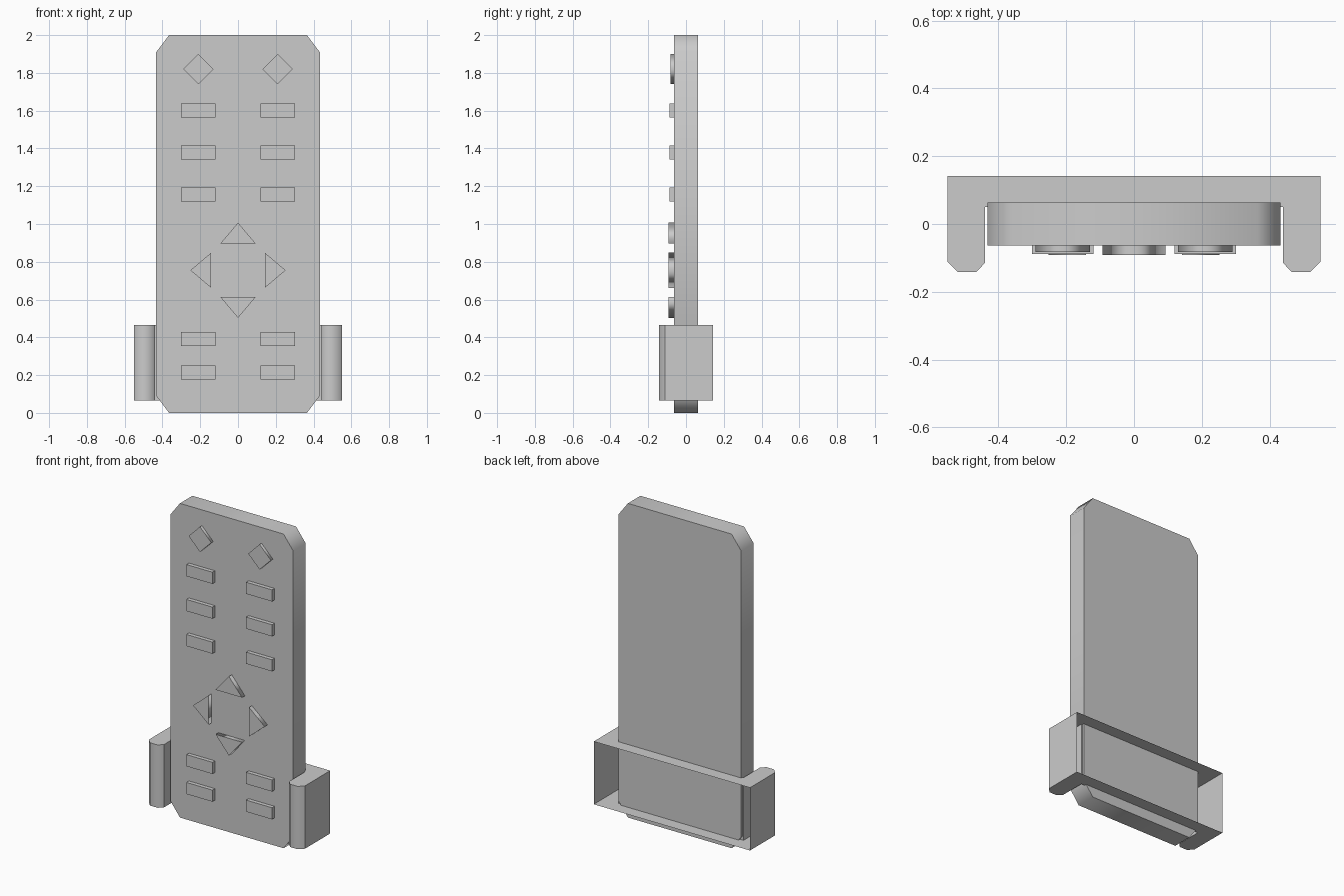
import bpy, bmesh
from math import cos, sin, pi

if "Cube" in bpy.data.objects:
    bpy.data.objects.remove(bpy.data.objects["Cube"], do_unlink=True)

grey = bpy.data.materials.new("plain grey")
grey.use_nodes = True
grey.diffuse_color = (0.6, 0.6, 0.6, 1)
grey.node_tree.nodes["Principled BSDF"].inputs["Base Color"].default_value = (0.6, 0.6, 0.6, 1)


def prism(name, base, depth, smooth=None, remove=None):
    """Extrude a flat outline; the rules pick rounded-looking or open side faces."""
    bm = bmesh.new()
    cap = bm.faces.new([bm.verts.new(p) for p in base])
    moved = bmesh.ops.extrude_face_region(bm, geom=[cap], use_keep_orig=True)
    verts = [g for g in moved["geom"] if isinstance(g, bmesh.types.BMVert)]
    bmesh.ops.translate(bm, vec=depth, verts=verts)
    bmesh.ops.recalc_face_normals(bm, faces=bm.faces)
    for f in bm.faces:
        f.smooth = bool(smooth and smooth(f.normal, f.calc_center_median()))
    if remove:
        gone = [f for f in bm.faces if remove(f.normal, f.calc_center_median())]
        bmesh.ops.delete(bm, geom=gone, context="FACES")
    mesh = bpy.data.meshes.new(name)
    bm.to_mesh(mesh)
    bm.free()
    mesh.materials.append(grey)
    obj = bpy.data.objects.new(name, mesh)
    bpy.context.collection.objects.link(obj)
    return obj


def upright(name, outline, front, back, rounded=True):
    side = (lambda n, c: abs(n.y) < 0.5) if rounded else None
    return prism(name, [(x, front, z) for x, z in outline], (0, back - front, 0), side)


# Main body: slab with cut corners
W, CX, H, CZ = 0.433, 0.365, 2.0, 0.09
upright("body", [(-CX, 0), (CX, 0), (W, CZ), (W, H - CZ),
                 (CX, H), (-CX, H), (-W, H - CZ), (-W, CZ)], -0.063, 0.063)

# Buttons
SEAT = -0.06
for side, x in (("right", -0.21), ("left", 0.21)):
    r = 0.08
    upright(f"diamond_button_{side}", [(x - r, 1.82), (x, 1.82 - r), (x + r, 1.82), (x, 1.82 + r)],
            -0.083, SEAT)
    for i, z in enumerate((1.6, 1.378, 1.155, 0.39, 0.213)):
        w, h = 0.091, 0.037
        upright(f"bar_button_{side}_{i + 1}",
                [(x - w, z - h), (x + w, z - h), (x + w, z + h), (x - w, z + h)],
                -0.088, SEAT, rounded=False)

# Four arrow buttons around a centre
for i, name in enumerate(("left", "up", "right", "down")):
    a = i * pi / 2
    tri = [(0.142, -0.093), (0.252, 0), (0.142, 0.093)]
    upright(f"arrow_button_{name}",
            [(u * cos(a) - v * sin(a), 0.755 + u * sin(a) + v * cos(a)) for u, v in tri],
            -0.092, SEAT)

# Holder: U-shaped bracket, bevelled arm tips, open at the back
half = [(0.44, 0.05), (0.44, -0.115), (0.466, -0.142), (0.52, -0.142), (0.55, -0.112), (0.55, 0.142)]
outline = half + [(-x, y) for x, y in reversed(half)]
prism("holder", [(x, y, 0.065) for x, y in outline], (0, 0, 0.4),
      smooth=lambda n, c: n.y < -0.5 and c.y < -0.1,
      remove=lambda n, c: n.y > 0.9)
